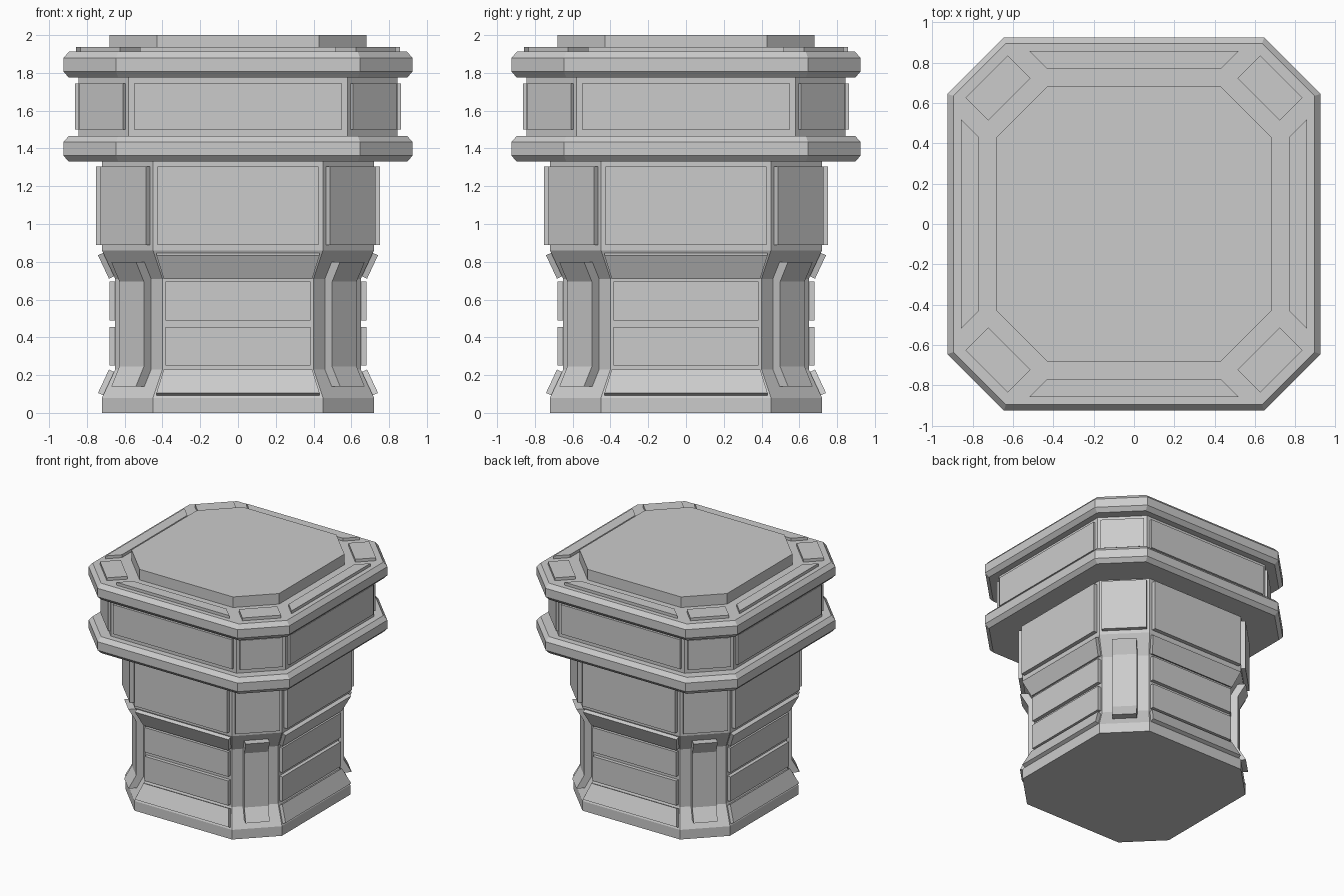
import bpy, bmesh
from math import pi, sin, cos
from mathutils import Vector

if "Cube" in bpy.data.objects:
    bpy.data.objects.remove(bpy.data.objects["Cube"])


def finish(name, bm):
    bmesh.ops.recalc_face_normals(bm, faces=bm.faces[:])
    mesh = bpy.data.meshes.new(name)
    bm.to_mesh(mesh)
    bm.free()
    obj = bpy.data.objects.new(name, mesh)
    bpy.context.collection.objects.link(obj)


def bridge(bm, rings):
    # skin consecutive closed rings and cap both ends
    n = len(rings[0])
    for lo, hi in zip(rings, rings[1:]):
        for i in range(n):
            j = (i + 1) % n
            bm.faces.new((lo[i], lo[j], hi[j], hi[i]))
    bm.faces.new(rings[0])
    bm.faces.new(rings[-1])


def octagon_loft(name, levels):
    # levels: (z, half width, half length of the straight side)
    bm = bmesh.new()
    rings = []
    for z, a, c in levels:
        pts = [(c, -a), (a, -c), (a, c), (c, a), (-c, a), (-a, c), (-a, -c), (-c, -a)]
        rings.append([bm.verts.new((x, y, z)) for x, y in pts])
    bridge(bm, rings)
    finish(name, bm)


def panels(name, path, t, start=0.0, level_ends=False):
    # four raised plates; path: (radius, z, half width), thickened outward by t
    seg = []
    for p, q in zip(path, path[1:]):
        d = Vector((q[0] - p[0], q[1] - p[1])).normalized()
        seg.append(Vector((d.y, -d.x)))
    offs = []
    for i in range(len(path)):
        n0, n1 = seg[max(i - 1, 0)], seg[min(i, len(seg) - 1)]
        m = (n0 + n1).normalized()
        m = m / m.dot(n0)
        if level_ends and i in (0, len(path) - 1):
            m = Vector((1 / m.x, 0))
        offs.append(m)
    bm = bmesh.new()
    for k in range(4):
        ang = start + k * pi / 2

        def vert(r, u, z):
            return bm.verts.new((r * cos(ang) - u * sin(ang), r * sin(ang) + u * cos(ang), z))
        rings = []
        for (r, z, w), m in zip(path, offs):
            i, o = -0.008 * m, t * m
            rings.append([vert(r + i.x, -w, z + i.y), vert(r + o.x, -w, z + o.y),
                          vert(r + o.x, w, z + o.y), vert(r + i.x, w, z + i.y)])
        bridge(bm, rings)
    finish(name, bm)


# Main octagonal masses
octagon_loft("column_body", [(0, .72, .45), (.08, .72, .45), (.23, .65, .40),
                             (.71, .65, .40), (.86, .72, .45), (1.34, .72, .45)])
for part, z in (("lower_flange", 1.33), ("upper_flange", 1.775)):
    octagon_loft(part, [(z, .895, .635), (z + .032, .925, .645),
                        (z + .103, .925, .645), (z + .137, .895, .635)])
octagon_loft("neck", [(1.46, .845, .58), (1.785, .845, .58)])
octagon_loft("top_slab", [(1.90, .68, .43), (2.0, .68, .43)])

# Plates on the four flat sides
panels("base_slope_plates", [(.714, .093, .432), (.656, .217, .393)], .03)
panels("lower_side_plates", [(.65, .25, .385), (.65, .455, .385)], .03)
panels("middle_side_plates", [(.65, .49, .385), (.65, .695, .385)], .03)
panels("upper_slope_plates", [(.656, .723, .393), (.714, .847, .432)], .03)
panels("upper_side_plates", [(.72, .89, .425), (.72, 1.305, .425)], .033)
panels("neck_side_plates", [(.845, 1.50, .55), (.845, 1.745, .55)], .018)
panels("rim_side_plates", [(.857, 1.912, .52), (.768, 1.912, .43)], .024)

# Plates on the four chamfered corners
panels("corner_straps", [(.793, .14, .092), (.742, .23, .092),
                         (.742, .71, .092), (.793, .80, .092)], .055, pi / 4, True)
panels("upper_corner_plates", [(.827, .89, .17), (.827, 1.305, .17)], .033, pi / 4)
panels("neck_corner_plates", [(1.0076, 1.50, .165), (1.0076, 1.745, .165)], .018, pi / 4)
panels("rim_corner_plates", [(1.032, 1.912, .148), (.873, 1.912, .148)], .024, pi / 4)
